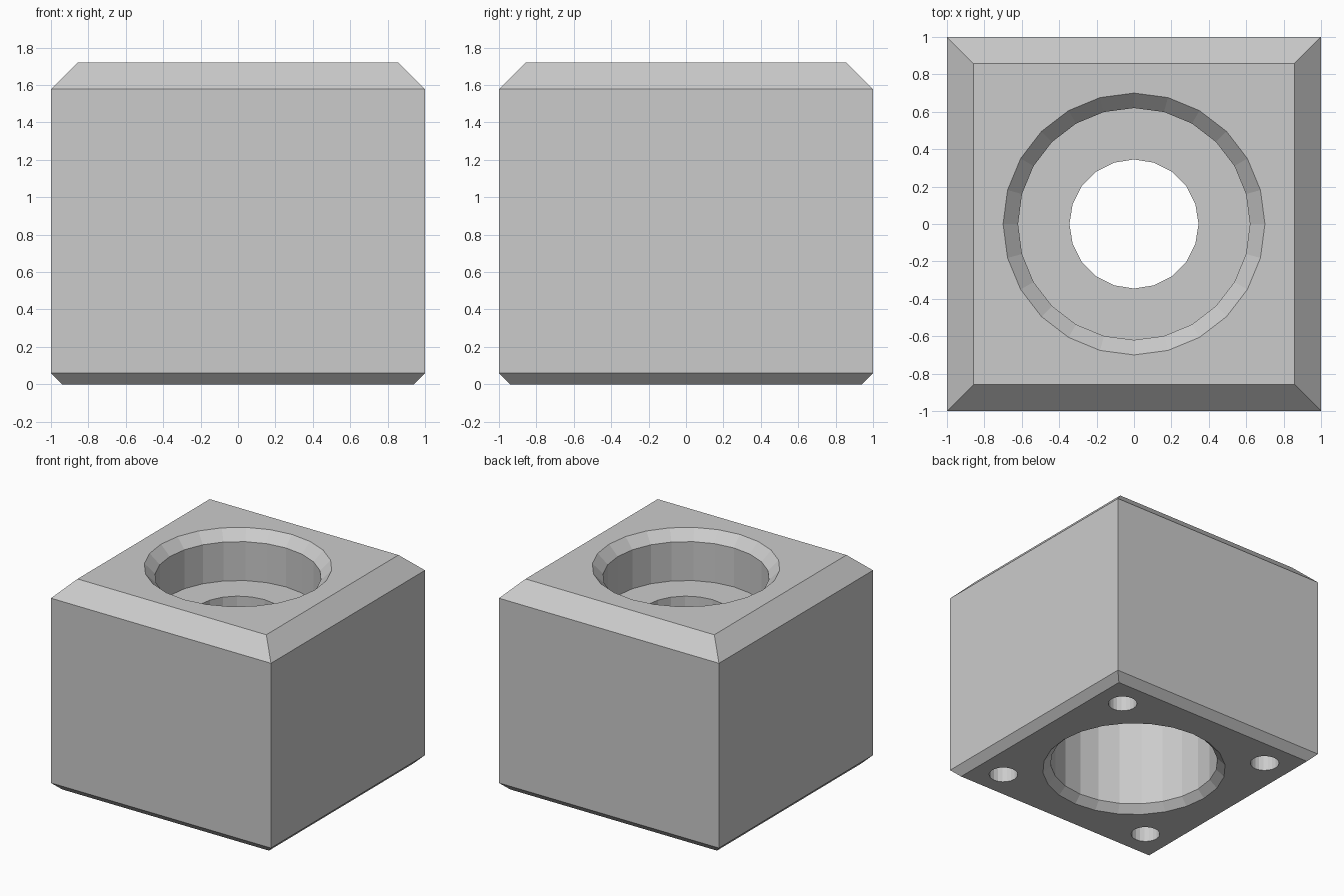
import bpy
import bmesh
from math import pi

cube = bpy.data.objects.get("Cube")
if cube:
    bpy.data.objects.remove(cube, do_unlink=True)

HEIGHT = 1.72
TOP_CHAMFER, BASE_CHAMFER = 0.142, 0.06

grey = bpy.data.materials.new("light grey")
grey.use_nodes = True
colour = (0.6, 0.6, 0.6, 1)
grey.diffuse_color = colour
grey.node_tree.nodes["Principled BSDF"].inputs["Base Color"].default_value = colour


def stack(name, profile, sides, turn=0.0, at=(0, 0)):
    """Closed solid made of polygon rings, from (radius, height) pairs going up."""
    bm = bmesh.new()
    rings = []
    for radius, z in profile:
        ring = bmesh.ops.create_circle(bm, segments=sides, radius=radius)["verts"]
        bmesh.ops.rotate(bm, verts=ring, matrix=Matrix.Rotation(turn, 3, "Z"))
        bmesh.ops.translate(bm, verts=ring, vec=(at[0], at[1], z))
        rings.append(ring)
    for low, high in zip(rings, rings[1:]):
        for i in range(sides):
            j = (i + 1) % sides
            bm.faces.new((low[i], low[j], high[j], high[i]))
    bm.faces.new(rings[0])
    bm.faces.new(rings[-1])
    bmesh.ops.recalc_face_normals(bm, faces=bm.faces)
    mesh = bpy.data.meshes.new(name)
    bm.to_mesh(mesh)
    bm.free()
    mesh.materials.append(grey)
    obj = bpy.data.objects.new(name, mesh)
    bpy.context.collection.objects.link(obj)
    return obj


from mathutils import Matrix

# Square block with chamfered top and base
diagonal = 2 ** 0.5
block = stack("housing_block", [
    ((1 - BASE_CHAMFER) * diagonal, 0),
    (diagonal, BASE_CHAMFER),
    (diagonal, HEIGHT - TOP_CHAMFER),
    ((1 - TOP_CHAMFER) * diagonal, HEIGHT)], 4, pi / 4)

# Countersunk upper recess, through hole and lower bore
cutters = [
    stack("upper_recess_cutter", [(0.62, 1.32), (0.62, HEIGHT - 0.08),
                                  (0.72, HEIGHT + 0.02)], 24),
    stack("through_hole_cutter", [(0.345, 0.9), (0.345, 1.5)], 20),
    stack("lower_bore_cutter", [(0.72, -0.02), (0.64, 0.06), (0.64, 1.1)], 24),
]

# Fixing holes in the four corners of the base
for x in (-0.71, 0.71):
    for y in (-0.71, 0.71):
        cutters.append(stack("fixing_hole_cutter", [(0.11, -0.1), (0.11, 0.45)],
                             20, at=(x, y)))

# Cut all openings and discard the cutters
bpy.context.view_layer.objects.active = block
for cutter in cutters:
    cutter.hide_render = True
    cut = block.modifiers.new("cut", "BOOLEAN")
    cut.operation = "DIFFERENCE"
    cut.solver = "EXACT"
    cut.object = cutter
    bpy.ops.object.modifier_apply(modifier=cut.name)
    bpy.data.objects.remove(cutter, do_unlink=True)
